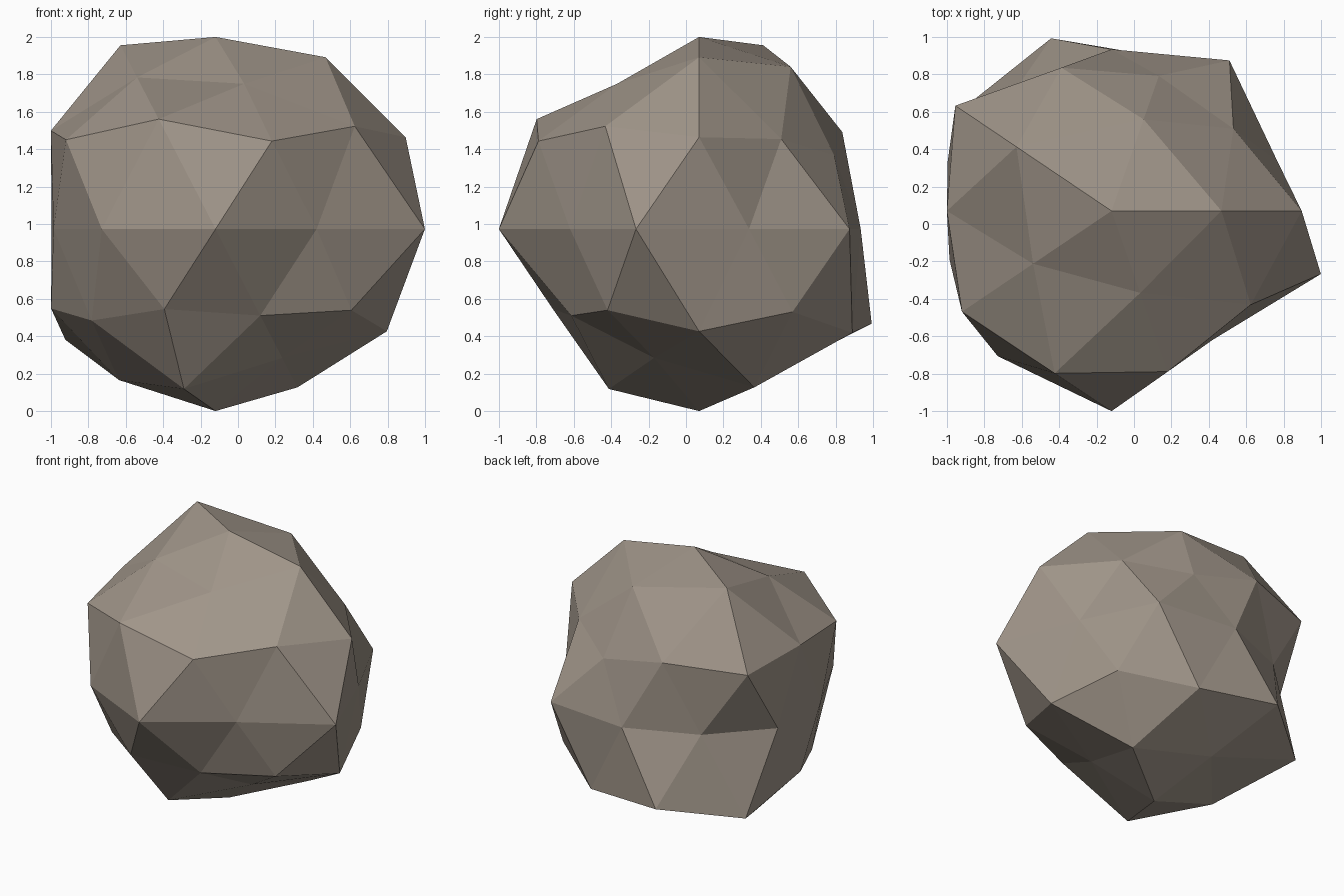
import bpy, math

if "Cube" in bpy.data.objects:
    bpy.data.objects.remove(bpy.data.objects["Cube"])

# Rings of the rock: height on the unit sphere, first azimuth (degrees), radius per corner
RINGS = [
    (1.0, 0, [1.027]),
    (0.8507, 0, [1.08, 1.02, 1.155, 0.953, 0.913]),
    (0.5257, 36, [0.915, 0.986, 1.0, 1.118, 1.045]),
    (0.4472, 0, [1.098, 0.884, 1.115, 1.068, 1.052]),
    (0.0, 18, [0.9, 1.036, 0.9, 0.84, 0.89, 0.88, 1.0, 1.115, 0.888, 1.137]),
    (-0.4472, 36, [0.99, 1.13, 0.95, 0.957, 0.97]),
    (-0.5257, 0, [1.04, 1.055, 1.127, 0.93, 0.88]),
    (-0.8507, 36, [0.995, 0.89, 0.949, 1.005, 0.81]),
    (-1.0, 0, [0.973]),
]
STRETCH = (1.035, 0.96, 1.0)
CENTRE = (-0.12, 0.07, 0.973)


def radius(co):
    """Radius of the rock in the direction of a unit-sphere corner."""
    _, start, radii = min(RINGS, key=lambda ring: abs(ring[0] - co.z))
    azimuth = math.degrees(math.atan2(co.y, co.x))
    step = 360 / len(radii)
    return radii[round((azimuth - start) / step) % len(radii)]


# Rock body: faceted sphere with each corner pushed in or out
bpy.ops.mesh.primitive_ico_sphere_add(subdivisions=2, radius=1)
rock = bpy.context.object
rock.name = "rock"
for v in rock.data.vertices:
    r = radius(v.co.normalized())
    v.co = [c + s * r * d for c, s, d in zip(CENTRE, STRETCH, v.co.normalized())]
rock.data.update()
bpy.ops.object.shade_flat()

# Stone colour
stone = bpy.data.materials.new("warm grey stone")
stone.diffuse_color = (0.35, 0.30, 0.25, 1)
stone.use_nodes = True
stone.node_tree.nodes["Principled BSDF"].inputs["Base Color"].default_value = stone.diffuse_color
rock.data.materials.append(stone)
